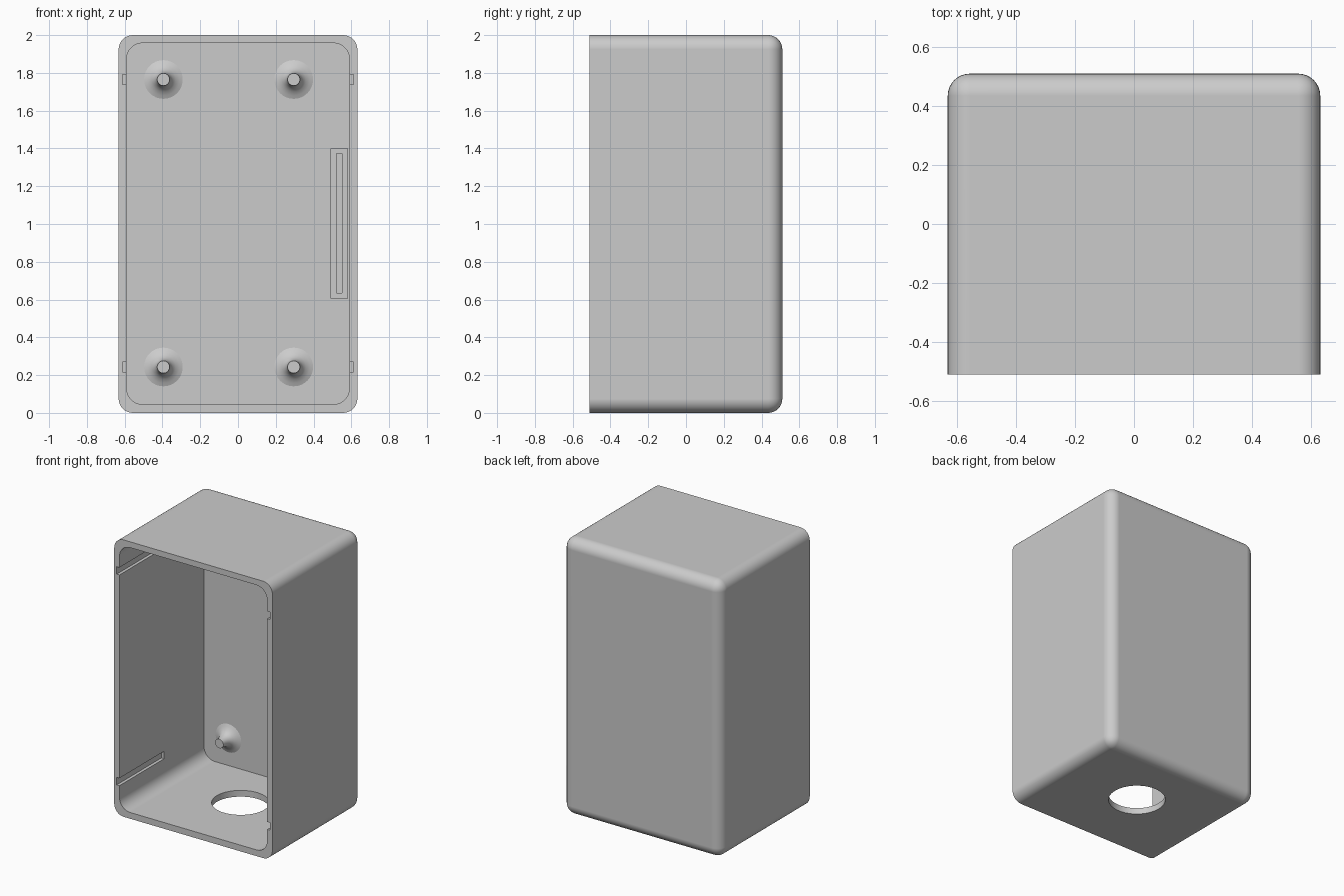
import bpy, bmesh, math
from mathutils import Matrix, Vector

if "Cube" in bpy.data.objects:
    bpy.data.objects.remove(bpy.data.objects["Cube"])

W, D, H = 0.632, 0.51, 2.0        # half width, half depth, full height
IN_X, IN_Z0, IN_Z1 = 0.59, 0.045, 1.958
BACK = 0.455                      # inner face of the back wall

grey = bpy.data.materials.new("grey plastic")
grey.diffuse_color = (0.6, 0.6, 0.6, 1)
grey.use_nodes = True
grey.node_tree.nodes["Principled BSDF"].inputs["Base Color"].default_value = grey.diffuse_color


def finish(name, bm):
    bmesh.ops.recalc_face_normals(bm, faces=bm.faces)
    me = bpy.data.meshes.new(name)
    bm.to_mesh(me)
    bm.free()
    me.materials.append(grey)
    ob = bpy.data.objects.new(name, me)
    bpy.context.collection.objects.link(ob)
    return ob


def box(name, lo, hi, radius=0, pick=None):
    """Box between two corners; edges chosen by pick are rounded."""
    lo, hi = Vector(lo), Vector(hi)
    bm = bmesh.new()
    bmesh.ops.create_cube(bm, size=1, matrix=Matrix.Translation((lo + hi) / 2)
                          @ Matrix.Diagonal((*(hi - lo), 1)))
    if radius:
        bmesh.ops.bevel(bm, geom=[e for e in bm.edges if pick(e)], offset=radius,
                        segments=8, profile=0.5, affect='EDGES')
    return finish(name, bm)


def cut(ob, cutter):
    m = ob.modifiers.new("cut", 'BOOLEAN')
    m.operation, m.solver, m.object = 'DIFFERENCE', 'EXACT', cutter
    bpy.context.view_layer.objects.active = ob
    bpy.ops.object.modifier_apply(modifier=m.name)
    bpy.data.objects.remove(cutter)


def smooth(ob):
    bpy.ops.object.select_all(action='DESELECT')
    ob.select_set(True)
    bpy.context.view_layer.objects.active = ob
    bpy.ops.object.shade_smooth_by_angle(angle=math.radians(35))
    m = ob.modifiers.new("flat face normals", 'WEIGHTED_NORMAL')
    m.keep_sharp = True


def not_front(e):
    return any(v.co.y > 0 for v in e.verts)


def along_y(e):
    a, b = (v.co for v in e.verts)
    return abs(a.y - b.y) > 0.1


# Housing: rounded everywhere except around the open front
housing = box("housing", (-W, -D, 0), (W, D, H), 0.075, not_front)
cut(housing, box("cavity_cutter", (-IN_X, -D - 0.2, IN_Z0), (IN_X, BACK, IN_Z1), 0.085, along_y))

# Guide grooves in both side walls
for s in (-1, 1):
    for z in (0.243, 1.765):
        xs = sorted((s * 0.56, s * 0.612))
        cut(housing, box("groove_cutter", (xs[0], -D - 0.1, z - 0.027), (xs[1], 0, z + 0.027)))

# Cable hole in the floor
bm = bmesh.new()
bmesh.ops.create_cone(bm, cap_ends=True, segments=48, radius1=0.19, radius2=0.19, depth=0.3,
                      matrix=Matrix.Translation((0, 0.03, 0)))
cut(housing, finish("hole_cutter", bm))
smooth(housing)

# Flared mounting posts on the back wall: (radius, height)
PROFILE = [(0.11, -0.003), (0.085, 0.007), (0.065, 0.02), (0.05, 0.035),
           (0.04, 0.055), (0.034, 0.08), (0.033, 0.105), (0, 0.105)]
for x in (-0.395, 0.295):
    for z in (0.243, 1.765):
        bm = bmesh.new()
        vs = [bm.verts.new((x + r, BACK - h, z)) for r, h in PROFILE]
        es = [bm.edges.new(p) for p in zip(vs, vs[1:])]
        bmesh.ops.spin(bm, geom=vs + es, cent=(x, 0, z), axis=(0, 1, 0),
                       angle=math.tau, steps=32)
        bmesh.ops.remove_doubles(bm, verts=bm.verts, dist=1e-4)
        smooth(finish("mounting_post", bm))

# Slotted card holder on the back wall
holder = box("card_holder", (0.49, BACK - 0.12, 0.605), (0.583, BACK + 0.01, 1.4))
cut(holder, box("slot_cutter", (0.522, BACK - 0.2, 0.635), (0.55, BACK - 0.03, 1.372)))
